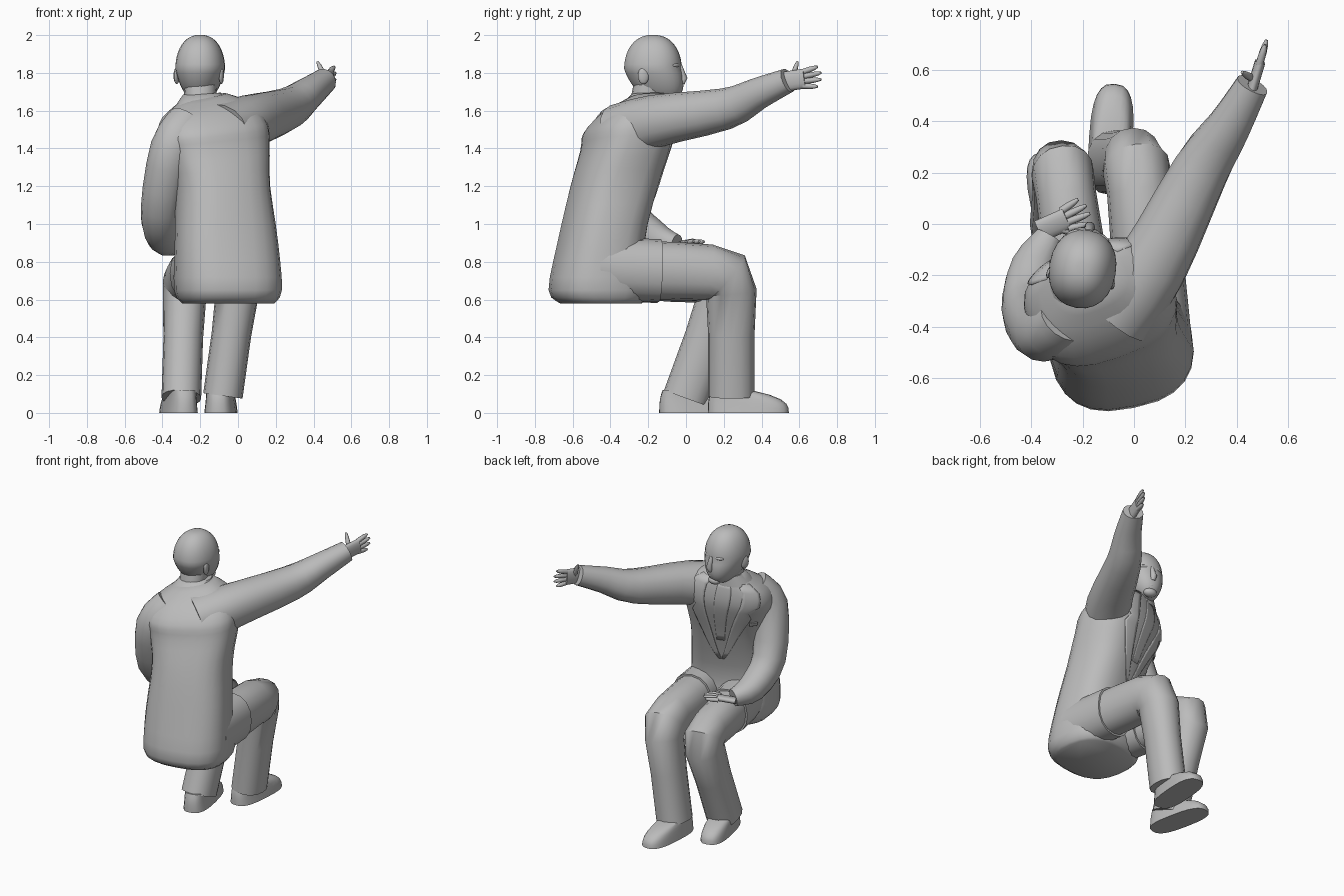
import bpy, bmesh
from math import sin, cos, pi, radians, copysign
from mathutils import Vector, Matrix

cube = bpy.data.objects.get("Cube")
if cube:
    bpy.data.objects.remove(cube)

shade = (0.5, 0.5, 0.5, 1)
grey = bpy.data.materials.new("plain grey")
grey.use_nodes = True
grey.diffuse_color = shade
grey.node_tree.nodes["Principled BSDF"].inputs["Base Color"].default_value = shade


def finish(name, bm):
    bmesh.ops.recalc_face_normals(bm, faces=bm.faces)
    mesh = bpy.data.meshes.new(name)
    bm.to_mesh(mesh)
    bm.free()
    mesh.materials.append(grey)
    for polygon in mesh.polygons:
        polygon.use_smooth = True
    mesh.set_sharp_from_angle(angle=radians(50))
    ob = bpy.data.objects.new(name, mesh)
    bpy.context.scene.collection.objects.link(ob)
    return ob


def bridge(bm, rows, closed):
    """Join equal rows of points with quads."""
    rows = [[bm.verts.new(point) for point in row] for row in rows]
    count = len(rows[0])
    for a, b in zip(rows, rows[1:]):
        for i in range(count if closed else count - 1):
            j = (i + 1) % count
            bm.faces.new((a[i], a[j], b[j], b[i]))
    return rows


def skin(name, rings):
    bm = bmesh.new()
    rows = bridge(bm, rings, True)
    bm.faces.new(rows[0])
    bm.faces.new(rows[-1])
    return finish(name, bm)


def flow(points, steps=3):
    """Smooth curve through the given points, of any number of values."""
    points = [Vector(p) for p in points]
    padded = [points[0]] + points + [points[-1]]
    result = []
    for a, b, c, d in zip(padded, padded[1:], padded[2:], padded[3:]):
        for k in range(steps):
            t = k / steps
            result.append(b + (c - a) * (t / 2) + (a * 2 - b * 5 + c * 4 - d) * (t * t / 2)
                          + (b * 3 - a - c * 3 + d) * (t ** 3 / 2))
    return result + [points[-1]]


def oval(angle, rx, ry, power):
    c, s = cos(angle), sin(angle)
    return copysign(abs(c) ** (2 / power), c) * rx, copysign(abs(s) ** (2 / power), s) * ry


def level_point(angle, centre, rx, ry, yaw, tilt=0, power=2.2):
    """Point on a level ring that is turned by yaw and tilted sideways."""
    x, y = oval(angle, rx, ry, power)
    return Vector(centre) + Matrix.Rotation(radians(yaw), 3, 'Z') @ Vector((x, y, 0)) \
        + Vector((0, 0, tilt * x))


def stack(name, rings, sides=24):
    skin(name, [[level_point(2 * pi * i / sides, *ring) for i in range(sides)] for ring in rings])


def tube(name, path, ratio=1, sides=16):
    """Loft along points of x, y, z, radius; ratio deepens the section."""
    rings = []
    for k, p in enumerate(path):
        ahead = path[min(k + 1, len(path) - 1)] - path[max(k - 1, 0)]
        t = ahead.to_3d().normalized()
        side = Vector((1, 0, 0))
        side = (side - t * side.dot(t)).normalized()
        other = t.cross(side)
        ring = []
        for i in range(sides):
            u, v = oval(2 * pi * i / sides, p[3], p[3] * ratio, 2.2)
            ring.append(p.to_3d() + side * u + other * v)
        rings.append(ring)
    skin(name, rings)


def ball(name, centre, size, yaw):
    bm = bmesh.new()
    place = Matrix.Translation(centre) @ Matrix.Rotation(radians(yaw), 4, 'Z')
    bmesh.ops.create_uvsphere(bm, u_segments=14, v_segments=8, radius=1,
                              matrix=place @ Matrix.Diagonal((*size, 1)))
    finish(name, bm)


# Jacket body: height, forward centre, half width, half depth
torso = flow([(.58, -.45, .24, .21), (.65, -.46, .28, .26), (.9, -.45, .27, .22),
              (1.2, -.38, .25, .22), (1.4, -.32, .28, .22), (1.5, -.3, .29, .22),
              (1.6, -.26, .24, .17), (1.67, -.21, .12, .1)])


def torso_ring(row, grow=1):
    """The body drifts sideways, twists and tilts as it rises."""
    z, y, rx, ry = row
    centre = (-.05 - .017 * z ** 4, y, z)
    return centre, rx * grow, ry * grow, 10 * z + 5, max(0, z - 1.2) * .4, 2.6


stack("jacket_body", [torso_ring(row) for row in torso])


def strip(name, low, high, edges, grow):
    """Thin cloth laid on the chest; edges gives two angles at each fraction of its height."""
    rows = []
    for k in range(13):
        f = k / 12
        z = low + (high - low) * f
        a, b = next((a, b) for a, b in zip(torso, torso[1:]) if a[0] <= z <= b[0])
        ring = torso_ring(a.lerp(b, (z - a[0]) / (b[0] - a[0])), grow)
        start, end = edges(f)
        rows.append([level_point(radians(90 + start + (end - start) * i / 6), *ring)
                     for i in range(7)])
    bm = bmesh.new()
    bridge(bm, rows, False)
    cloth = finish(name, bm).modifiers.new("cloth", 'SOLIDIFY')
    cloth.thickness = .006


def lapel_edges(side):
    def edges(f):
        notch = 12 if .6 < f < .7 else 0
        return side * 24 * f, side * (60 * f + 2 - notch)
    return edges


# Lapels, tie and breast pocket
for side, s in (("left", -1), ("right", 1)):
    strip(side + "_lapel", 1.05, 1.65, lapel_edges(s), 1.02)
strip("tie", 1.2, 1.64, lambda f: (-3 - 4 * f, 3 + 4 * f), 1.01)
strip("breast_pocket", 1.34, 1.37, lambda f: (36, 50), 1.015)

# Collar
stack("collar", [((-.19, -.225 + .035 * f, 1.62 + .07 * f), .15 - .05 * f, .13 - .035 * f,
                  15, .05) for f in (0, .5, 1)])


# Trousers, with a rounded corner at the knee, and jacket skirts over the thighs
def leg(side, hip, knee, ankle, girth):
    hip, knee, ankle = Vector(hip), Vector(knee), Vector(ankle)
    above, below = hip.lerp(knee, .8), knee.lerp(ankle, .15)
    bend = above.lerp(below, .5).lerp(knee, .5)
    path = [(hip, girth), (hip.lerp(knee, .5), girth), (above, girth - .005), (bend, girth),
            (below, .115), (knee.lerp(ankle, .5), .105), (ankle, .105)]
    tube(side + "_leg", [Vector((*p, r)) for p, r in path], 1.17)
    skirt = [(hip.lerp(knee, f), girth + .012) for f in (-.2, .1, .36)]
    tube(side + "_skirt", [Vector((*p, r)) for p, r in skirt], 1.16)


leg("right", (.07, -.35, .76), (.01, .24, .74), (-.08, .24, .09), .132)
leg("left", (-.2, -.35, .75), (-.28, .23, .71), (-.3, 0, .08), .122)

# Shoes, tapering back towards the ankle
for side, x, y, yaw in (("right", -.09, .33, -4), ("left", -.315, .07, 12)):
    rings = []
    for k in range(6):
        f = k / 5
        back = Matrix.Rotation(radians(yaw), 3, 'Z') @ Vector((0, -.09 * f ** 3, .12 * f))
        rings.append((Vector((x, y, 0)) + back, .085 - .015 * f, .215 - .11 * f ** 3, yaw, 0, 2.8))
    stack(side + "_shoe", rings)

# Sleeves
tube("right_sleeve", flow([(-.07, -.34, 1.48, .16), (.07, -.16, 1.545, .14),
                           (.26, .21, 1.61, .11), (.37, .38, 1.69, .085),
                           (.46, .54, 1.76, .065)]))
tube("left_sleeve", flow([(-.27, -.36, 1.53, .11), (-.35, -.42, 1.4, .115), (-.41, -.33, 1.08, .105),
                          (-.39, -.17, .93, .09), (-.33, -.05, .89, .055)]))


# Hands: a flat palm, four spread fingers and a thumb
def hand(side, wrist, knuckles, spread, thumb, radius, ratio):
    wrist, knuckles, spread = Vector(wrist), Vector(knuckles), Vector(spread)
    reach = (knuckles - wrist).normalized() * .1
    tube(side + "_palm", [Vector((*wrist.lerp(knuckles, f), radius)) for f in (-.2, .5, 1)], ratio)
    digits = [(side + "_thumb", wrist.lerp(knuckles, .3), Vector(thumb))]
    for i in range(4):
        across = spread * (i - 1.5)
        base = knuckles - reach * .1 + across * .025
        tip = knuckles + reach * (1 - abs(i - 1.5) / 5) + across * .035
        digits.append((side + "_finger_" + str(i + 1), base, tip))
    for name, base, tip in digits:
        tube(name, [Vector((*base.lerp(tip, f), .015 * (1 - f ** 4 * .6)))
                    for f in (0, .5, .8, 1)], sides=8)


hand("right", (.46, .53, 1.755), (.49, .63, 1.77), (0, 0, 1), (.42, .59, 1.86), .021, 2.5)
hand("left", (-.35, -.02, .89), (-.26, .02, .9), (-.4, .9, 0), (-.22, -.04, .885), .045, .45)

# Neck and head, narrowing and moving forward towards the jaw
tube("neck", flow([(-.2, -.225, 1.6, .08), (-.2, -.18, 1.77, .09)]))
turn = -10
rings = []
for k in range(1, 24):
    height = -cos(pi * k / 24)
    round_off = sin(pi * k / 24) ** .85
    jaw = max(0, -height)
    rings.append(((-.2, -.175 + .055 * jaw, 1.822 + .179 * height),
                  (.13 - .03 * jaw) * round_off, .153 * round_off, turn))
stack("head", rings)


def face(x, y, z):
    """Place on the head: sideways, forward, height."""
    return Vector((-.2, -.17, z)) + Matrix.Rotation(radians(turn), 3, 'Z') @ Vector((x, y, 0))


# Face details
nose = ((.14, 1.84, .012), (.16, 1.77, .021), (.15, 1.745, .016))
tube("nose", [Vector((*face(0, y, z), r)) for y, z, r in nose], sides=10)
ball("lips", face(0, .135, 1.71), (.03, .018, .011), turn)
ball("chin", face(0, .115, 1.67), (.045, .035, .028), turn)
for side, s in (("left", -1), ("right", 1)):
    ball(side + "_brow", face(s * .05, .125, 1.84), (.035, .017, .012), turn - s * 18)
    ball(side + "_eye", face(s * .05, .127, 1.81), (.02, .012, .01), turn - s * 18)
    ball(side + "_ear", face(s * .12, -.035, 1.785), (.013, .03, .045), turn + s * 15)
